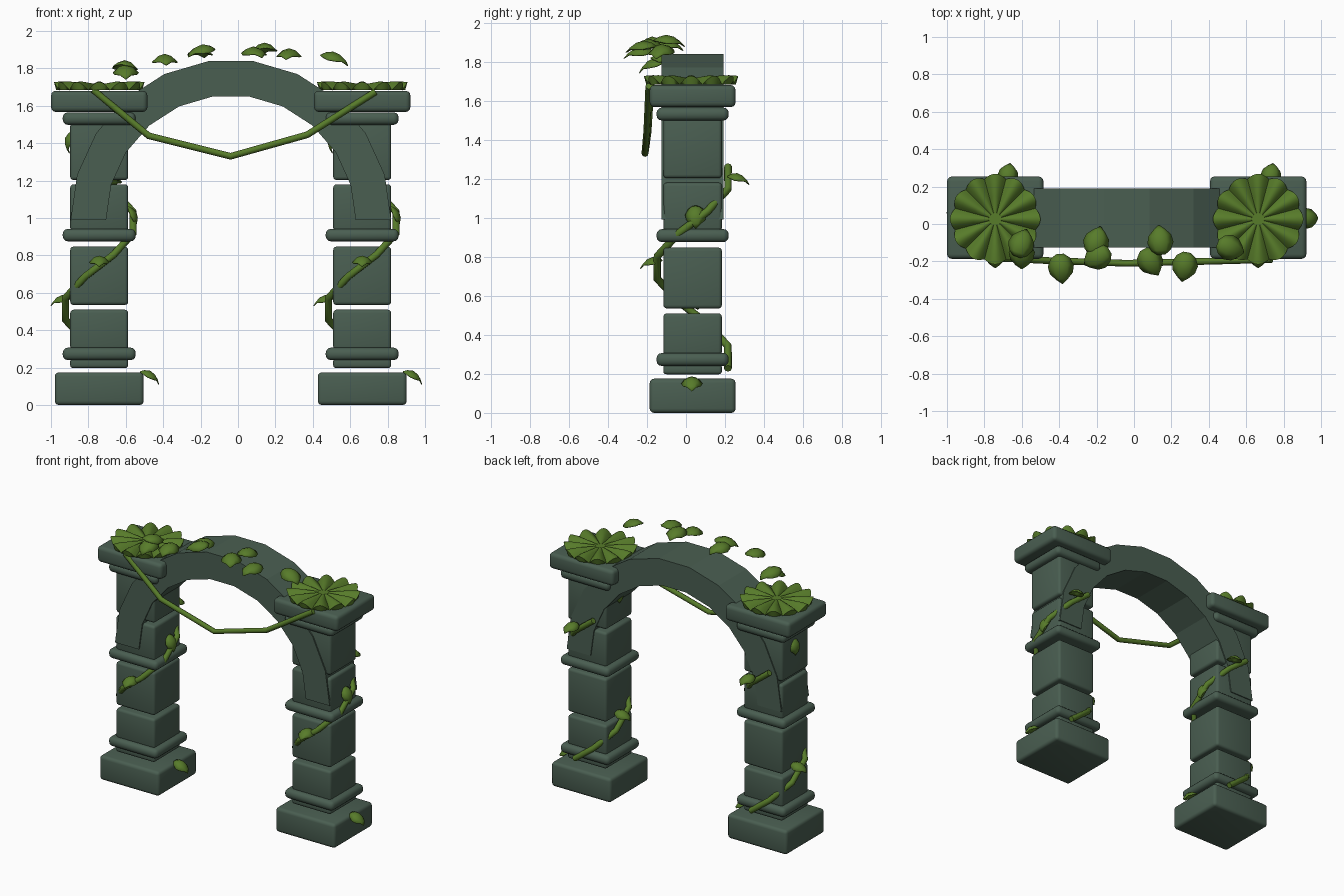
import bpy, bmesh, math
from mathutils import Matrix, Vector

if "Cube" in bpy.data.objects:
    bpy.data.objects.remove(bpy.data.objects["Cube"])


def material(name, rgb):
    m = bpy.data.materials.new(name)
    m.diffuse_color = (*rgb, 1)
    m.use_nodes = True
    m.node_tree.nodes["Principled BSDF"].inputs["Base Color"].default_value = m.diffuse_color
    return m


STONE = material("mossy_stone", (0.068, 0.113, 0.083))
LEAF = material("leaf_green", (0.096, 0.2, 0.023))
YC = 0.034                      # depth centre of the stonework
PILLARS = {"left": -0.742, "right": 0.664}


def finish(name, bm, mat, angle=35):
    bmesh.ops.recalc_face_normals(bm, faces=bm.faces)
    me = bpy.data.meshes.new(name)
    bm.to_mesh(me)
    bm.free()
    me.materials.append(mat)
    ob = bpy.data.objects.new(name, me)
    bpy.context.collection.objects.link(ob)
    bpy.ops.object.select_all(action='DESELECT')
    ob.select_set(True)
    bpy.context.view_layer.objects.active = ob
    bpy.ops.object.shade_smooth_by_angle(angle=math.radians(angle))
    return ob


def block(name, x, z0, z1, w, d, bevel):
    bm = bmesh.new()
    bmesh.ops.create_cube(bm, size=1, matrix=Matrix.Translation((x, YC, (z0 + z1) / 2))
                          @ Matrix.Diagonal((w, d, z1 - z0, 1)))
    bmesh.ops.bevel(bm, geom=bm.edges[:], offset=bevel, segments=3, profile=0.5, affect='EDGES')
    return finish(name, bm, STONE)


def vine(name, points, radius):
    cu = bpy.data.curves.new(name, 'CURVE')
    cu.dimensions = '3D'
    cu.bevel_depth, cu.bevel_resolution, cu.use_fill_caps = radius, 2, True
    sp = cu.splines.new('POLY')
    sp.points.add(len(points) - 1)
    for p, co in zip(sp.points, points):
        p.co = (*co, 1)
    cu.materials.append(LEAF)
    ob = bpy.data.objects.new(name, cu)
    bpy.context.collection.objects.link(ob)
    bpy.ops.object.select_all(action='DESELECT')
    ob.select_set(True)
    bpy.context.view_layer.objects.active = ob
    bpy.ops.object.convert(target='MESH')


def leaf(name, pos, yaw, pitch=0, length=0.16, width=0.14, droop=0.055):
    """Domed pointed leaf; pos is its centre, yaw the direction of its tip."""
    outline = [(0, 0.3), (0.15, 0.75), (0.4, 1), (0.65, 0.88), (0.85, 0.45), (1, 0.03)]
    mat = (Matrix.Translation(pos) @ Matrix.Rotation(math.radians(yaw), 4, 'Z')
           @ Matrix.Rotation(math.radians(pitch), 4, 'Y'))
    bm = bmesh.new()
    rows = []
    for u, w in outline:
        row = []
        for v in (-1, -0.5, 0, 0.5, 1):
            z = droop * (0.5 - 3 * (u - 0.4) ** 2 - 0.8 * (v * w) ** 2)
            row.append(bm.verts.new(mat @ Vector(((u - 0.5) * length, v * w * width / 2, z))))
        rows.append(row)
    for a, b in zip(rows, rows[1:]):
        for i in range(4):
            bm.faces.new((a[i], a[i + 1], b[i + 1], b[i]))
    ob = finish(name, bm, LEAF, 50)
    sol = ob.modifiers.new("thickness", 'SOLIDIFY')
    sol.thickness = 0.005


def foliage_disc(name, x):
    """Ruffled fan of leaves lying on a cap."""
    bm = bmesh.new()
    n, lobes = 96, 12
    rings = []
    for f in (0.15, 0.5, 0.8, 1):
        ring = []
        for i in range(n):
            a = math.tau * i / n
            wave = abs(math.cos(lobes * a / 2))
            r = f * (0.222 + 0.02 * wave)
            z = 1.713 + 0.022 * f * (2 * wave - 1) - 0.008 * max(0, f - 0.8) / 0.2
            ring.append(bm.verts.new((x + r * math.cos(a), 0.026 + r * math.sin(a), z)))
        rings.append(ring)
    for a, b in zip(rings, rings[1:]):
        for i in range(n):
            j = (i + 1) % n
            bm.faces.new((a[i], b[i], b[j], a[j]))
    bm.faces.new(rings[0])
    # ruffled skirt down to the cap
    low = [bm.verts.new((x + (v.co.x - x) * 0.95, 0.026 + (v.co.y - 0.026) * 0.95, 1.684))
           for v in rings[-1]]
    for i in range(n):
        j = (i + 1) % n
        bm.faces.new((rings[-1][i], low[i], low[j], rings[-1][j]))
    bm.faces.new(low[::-1])
    finish(name, bm, LEAF, 40)


# Pillars: part, bottom, top, width, depth, bevel
PARTS = [
    ("base", 0.0, 0.175, 0.475, 0.44, 0.022),
    ("collar", 0.198, 0.25, 0.31, 0.30, 0.015),
    ("lower_ring", 0.24, 0.307, 0.39, 0.37, 0.028),
    ("lower_block", 0.295, 0.51, 0.31, 0.30, 0.018),
    ("middle_block", 0.535, 0.847, 0.31, 0.30, 0.018),
    ("middle_ring", 0.875, 0.942, 0.39, 0.37, 0.028),
    ("upper_block", 0.93, 1.18, 0.31, 0.30, 0.018),
    ("top_block", 1.203, 1.51, 0.31, 0.30, 0.018),
    ("top_ring", 1.498, 1.565, 0.39, 0.37, 0.028),
    ("cap", 1.567, 1.68, 0.515, 0.44, 0.025),
]
# Leaves on each pillar vine: offset x, y, height, tip yaw, pitch
VINE_LEAVES = [
    (0.275, 0.03, 0.158, 0, 22),
    (-0.205, 0.06, 0.565, 180, 8),
    (0.0, -0.18, 0.775, -90, 8),
    (0.185, 0.05, 1.01, 0, 60),
    (0.07, 0.27, 1.205, 80, 8),
    (-0.165, 0.04, 1.41, 180, 70),
]
for side, px in PILLARS.items():
    for part, z0, z1, w, d, bev in PARTS:
        block(f"{side}_{part}", px, z0, z1, w, d, bev)
    foliage_disc(f"{side}_top_foliage", px)
    # vine winding round the pillar, front centre at turn 0
    helix = []
    for k in range(-5, 5):
        t = k / 2 + 0.25
        a = math.radians(-90 + 90 * t)
        helix.append((px + 0.196 * math.cos(a), YC + 0.196 * math.sin(a), 0.745 + 0.23 * t))
    vine(f"{side}_pillar_vine", helix, 0.02)
    for i, (dx, y, z, yaw, pitch) in enumerate(VINE_LEAVES):
        leaf(f"{side}_vine_leaf_{i}", (px + dx, y, z), yaw, pitch, 0.12, 0.11, 0.045)

# Semicircular stone arch
bm = bmesh.new()
SEG = 11
sections = []
for i in range(SEG + 1):
    a = math.pi * i / SEG
    sections.append([bm.verts.new((-0.038 + r * math.cos(a), y, 0.99 + r * math.sin(a)))
                     for r, y in ((0.667, -0.125), (0.857, -0.125), (0.857, 0.191), (0.667, 0.191))])
for a, b in zip(sections, sections[1:]):
    for i in range(4):
        j = (i + 1) % 4
        bm.faces.new((a[i], a[j], b[j], b[i]))
bm.faces.new(sections[0])
bm.faces.new(sections[-1])
finish("arch", bm, STONE, 10)

# Vine hanging across the front
vine("hanging_vine", [(-0.775, -0.18, 1.685), (-0.478, -0.195, 1.44), (-0.04, -0.21, 1.33),
                      (0.37, -0.2, 1.445), (0.735, -0.19, 1.675)], 0.018)

# Loose leaves above the arch: x, y, z, tip yaw, pitch
ARCH_LEAVES = [
    (-0.60, -0.10, 1.815, 70, 5), (-0.60, -0.17, 1.79, -90, 12),
    (-0.39, -0.24, 1.85, -85, 0), (-0.20, -0.09, 1.89, 75, 0),
    (-0.20, -0.18, 1.90, -150, 5), (0.14, -0.085, 1.91, 95, 0),
    (0.09, -0.205, 1.89, -60, 0), (0.27, -0.23, 1.88, -100, 0),
    (0.52, -0.13, 1.86, -20, 10),
]
for i, (x, y, z, yaw, pitch) in enumerate(ARCH_LEAVES):
    leaf(f"arch_leaf_{i}", (x, y, z), yaw, pitch)
